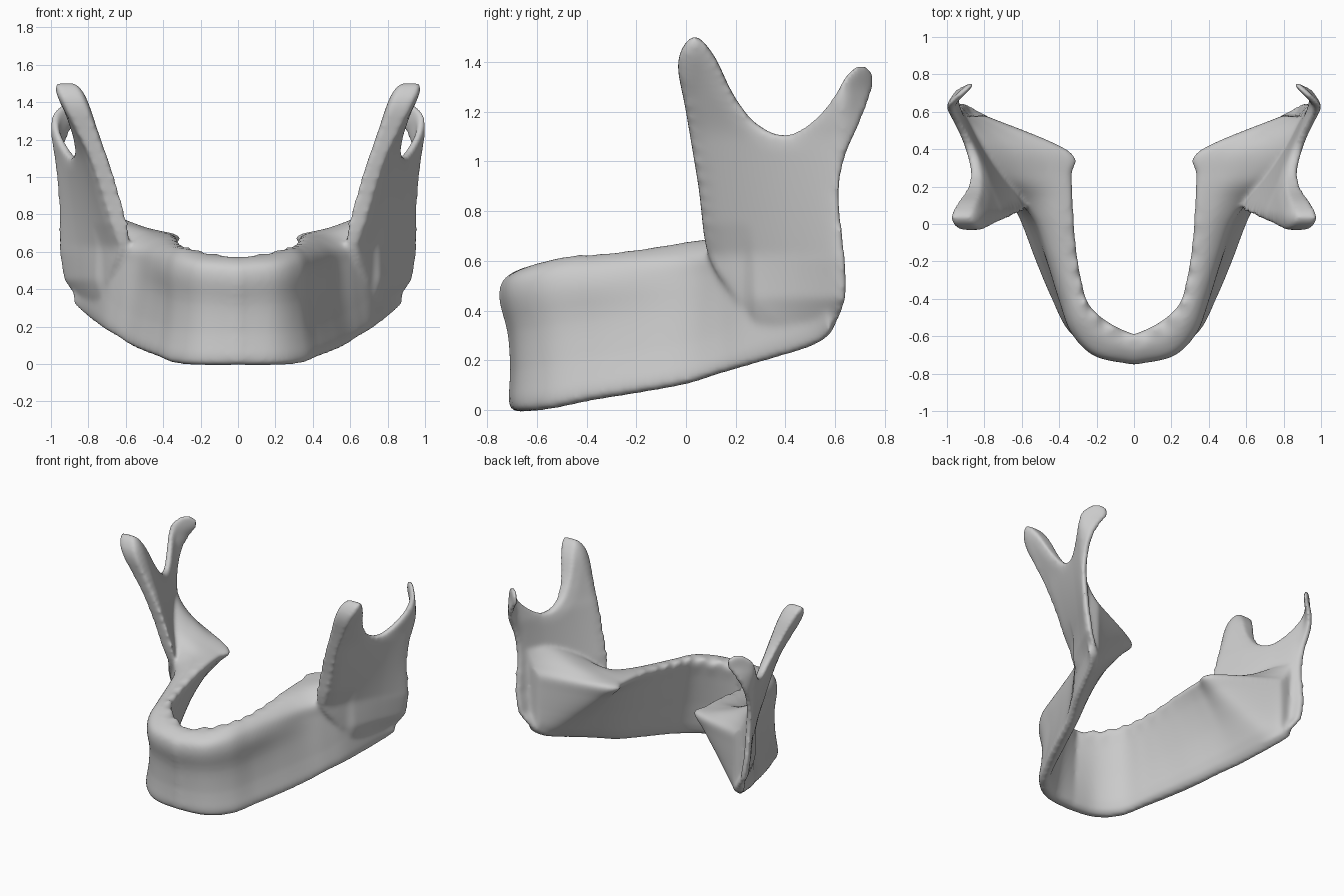
import bpy, bmesh, math
from mathutils import Vector

if "Cube" in bpy.data.objects:
    bpy.data.objects.remove(bpy.data.objects["Cube"])


def spline(points, steps, closed=False):
    """Catmull-Rom interpolation through tuples of any length."""
    pts = [Vector(p) for p in points]
    n = len(pts)
    pick = (lambda i: pts[i % n]) if closed else (lambda i: pts[max(0, min(n - 1, i))])
    out = []
    for i in range(n if closed else n - 1):
        a, b, c, d = (pick(i + k) for k in (-1, 0, 1, 2))
        for s in range(steps):
            t = s / steps
            out.append(b + (c - a) * (t / 2)
                       + (a * 2 - b * 5 + c * 4 - d) * (t * t / 2)
                       + (b * 3 - a - c * 3 + d) * (t ** 3 / 2))
    if not closed:
        out.append(pts[-1])
    return out


def ramp(value, keys):
    """Piecewise linear lookup."""
    for (a, p), (b, q) in zip(keys, keys[1:]):
        if value <= b:
            return p + (q - p) * max(0, (value - a) / (b - a))
    return keys[-1][1]


bm = bmesh.new()

# Tooth-bearing body: outer rim, inner rim and lower border along half the arch
outer_rim = [(-.02, -.745, .51), (.2, -.7, .53), (.325, -.575, .55), (.385, -.4, .57),
             (.445, -.2, .59), (.515, 0, .61), (.605, .12, .64), (.71, .25, .78),
             (.82, .42, .88), (.9, .57, .9)]
inner_rim = [(-.02, -.6, .55), (.13, -.53, .57), (.24, -.43, .6), (.28, -.3, .61),
             (.305, -.15, .63), (.32, .02, .66), (.325, .15, .675), (.33, .26, .68),
             (.345, .39, .685), (.8, .58, .72)]
lower_border = [(-.02, -.71, .01), (.2, -.68, .01), (.35, -.57, .022), (.44, -.4, .055),
                (.525, -.2, .085), (.6, 0, .12), (.66, .13, .16), (.72, .25, .195),
                (.82, .5, .27), (.88, .58, .32)]

rings = []
rims = [spline(line, 8) for line in (outer_rim, inner_rim, lower_border)]
for i, (o, n, b) in enumerate(zip(*rims)):
    inward = Vector((n.x - o.x, n.y - o.y, 0)).normalized()
    front = ramp(n.y, [(-.3, 1), (.1, 0)])
    # worn sockets along the front of the inner rim
    notch = Vector((0, 0, .016 * front * math.sin(i * 1.15)))

    def crown(t):
        """Top surface, hollow where it climbs onto the branch."""
        p = n.lerp(o, t)
        p.z = n.z + (o.z - n.z) * t * t + .1 * t * (1 - t)
        return p

    base = b + inward * .08 + Vector((0, 0, .01))
    section = [b, b.lerp(o, .3) + inward * .012 * front,
               b.lerp(o, .6) + inward * .012 * front,
               b.lerp(o, .85) - inward * .012 * front, o,
               crown(.7), crown(.35), n + notch,
               n.lerp(base, .2), n.lerp(base, .6), base]
    rings.append([bm.verts.new(p) for p in spline(section, 3, True)])
for r, s in zip(rings, rings[1:]):
    for k in range(len(r)):
        j = (k + 1) % len(r)
        bm.faces.new((r[k], r[j], s[j], s[k]))
bm.faces.new(rings[0][::-1])
bm.faces.new(rings[-1])

# Rising branch: side outline with front process, notch and rear process
outline = spline([(.2, .45), (.09, .62), (.05, .9), (0, 1.2), (-.032, 1.4), (.03, 1.502),
                  (.11, 1.43), (.19, 1.27), (.28, 1.155), (.4, 1.105), (.52, 1.17),
                  (.6, 1.27), (.655, 1.36), (.715, 1.39), (.755, 1.32), (.7, 1.16),
                  (.64, 1.02), (.615, .87), (.635, .65), (.645, .47), (.6, .34),
                  (.54, .285), (.44, .26), (.32, .32)], 5, True)


def branch_x(y, z):
    front = ramp(z, [(.15, .63), (.45, .6), (.62, .575), (1.1, .745), (1.5, .92)])
    back = ramp(z, [(.27, .8), (.45, .91), (.6, .935), (1.1, .955), (1.25, .98)])
    t = max(0, min(1, (y - .05) / .57))
    curl = max(0, y - .64) * ramp(z, [(1.1, 0), (1.3, 1)])
    return front + (back - front) * t - curl


plate = bmesh.new()
plate.faces.new([plate.verts.new((0, p[0], p[1])) for p in outline])
for axis, start, count in ((1, 0, 25), (2, .27, 41)):
    for k in range(count):
        spot, normal = Vector(), Vector()
        spot[axis], normal[axis] = start + k * .03, 1
        bmesh.ops.bisect_plane(plate, geom=plate.verts[:] + plate.edges[:] + plate.faces[:],
                               plane_co=spot, plane_no=normal)
bmesh.ops.triangulate(plate, faces=plate.faces[:])
sides = {}
for v in plate.verts:
    y, z = v.co.y, v.co.z
    half = ramp(y, [(0, .06), (.2, .045), (.45, .03), (.62, .026)])
    if y < .25:
        half *= ramp(z, [(.45, .4), (.75, 1), (1.15, 1), (1.45, 1.4)])
    # edges thin out with distance to the outline
    edge_gap = min((Vector((y, z)) - p).length for p in outline)
    half *= ramp(edge_gap, [(0, .65), (.02, .85), (.06, 1)])
    x = branch_x(y, z)
    sides[v] = [bm.verts.new((x + s * half, y, z)) for s in (-1, 1)]
for f in plate.faces:
    bm.faces.new([sides[v][1] for v in f.verts])
    bm.faces.new([sides[v][0] for v in reversed(f.verts)])
for e in plate.edges:
    if e.is_boundary:
        a, b = e.verts
        bm.faces.new((sides[a][0], sides[b][0], sides[b][1], sides[a][1]))
plate.free()

bmesh.ops.recalc_face_normals(bm, faces=bm.faces[:])
mesh = bpy.data.meshes.new("lower_jaw_bone")
bm.to_mesh(mesh)
bm.free()
jaw = bpy.data.objects.new("lower_jaw_bone", mesh)
bpy.context.collection.objects.link(jaw)

# Mirror, fuse and soften
mirror = jaw.modifiers.new("mirror", "MIRROR")
mirror.use_mirror_merge = False
fuse = jaw.modifiers.new("fuse", "REMESH")
fuse.mode = "VOXEL"
fuse.voxel_size = .012
fuse.use_smooth_shade = True
soften = jaw.modifiers.new("soften", "SMOOTH")
soften.factor = .5
soften.iterations = 14

# Bone grey
bone = bpy.data.materials.new("bone_grey")
bone.use_nodes = True
colour = (.6, .6, .6, 1)
bone.diffuse_color = colour
bone.node_tree.nodes["Principled BSDF"].inputs["Base Color"].default_value = colour
mesh.materials.append(bone)
